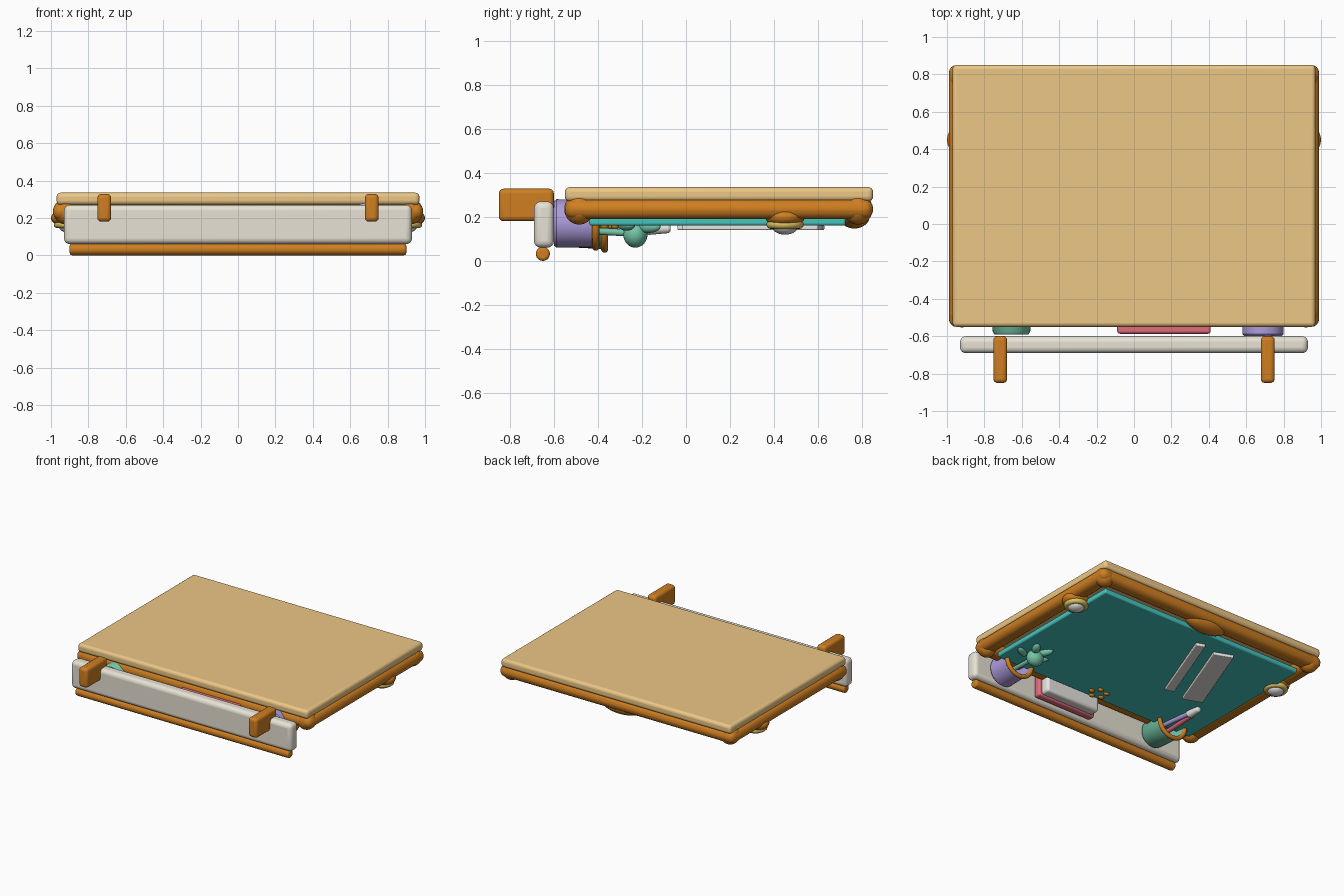
import bpy, math
from mathutils import Vector

if "Cube" in bpy.data.objects:
    bpy.data.objects.remove(bpy.data.objects["Cube"])


def mat(name, r, g, b):
    m = bpy.data.materials.new(name)
    m.diffuse_color = (r, g, b, 1)
    m.use_nodes = True
    m.node_tree.nodes["Principled BSDF"].inputs["Base Color"].default_value = m.diffuse_color
    return m


ORANGE = mat("orange", .62, .21, .015)
TAN = mat("tan", .84, .57, .24)
TEAL = mat("teal", .06, .56, .52)
CREAM = mat("cream", .80, .76, .66)
PURPLE = mat("purple", .42, .33, .72)
GREEN = mat("green", .17, .56, .39)
PINK = mat("pink", .76, .15, .20)
YELLOW = mat("yellow", .75, .55, .12)
WHITE = mat("white", .82, .80, .76)


def finish(name, m, angle=40):
    o = bpy.context.object
    o.name = name
    o.data.materials.append(m)
    bpy.ops.object.shade_smooth_by_angle(angle=math.radians(angle))
    return o


def box(name, m, lo, hi, bevel=.02, rot=0):
    lo, hi = Vector(lo), Vector(hi)
    bpy.ops.mesh.primitive_cube_add(size=1, location=(lo + hi) / 2)
    o = bpy.context.object
    o.scale = hi - lo
    bpy.ops.object.transform_apply(location=False, rotation=False, scale=True)
    b = o.modifiers.new("round", "BEVEL")
    b.width, b.segments = bevel, 4
    o.rotation_euler.z = rot
    return finish(name, m)


def ball(name, m, loc, size, rot=(0, 0, 0)):
    bpy.ops.mesh.primitive_uv_sphere_add(segments=28, ring_count=16, radius=1, location=loc, rotation=rot)
    bpy.context.object.scale = size
    return finish(name, m, 60)


def rod(name, m, a, b, r, r2=None):
    a, b = Vector(a), Vector(b)
    bpy.ops.mesh.primitive_cone_add(vertices=24, radius1=r, radius2=r if r2 is None else r2,
                                    depth=(b - a).length, location=(a + b) / 2)
    o = bpy.context.object
    o.rotation_euler = (b - a).to_track_quat('Z', 'Y').to_euler()
    bev = o.modifiers.new("round", "BEVEL")
    bev.width, bev.segments, bev.limit_method = r * .4, 3, 'ANGLE'
    return finish(name, m)


def ring(name, m, loc, R, r, rot=(0, 0, 0)):
    bpy.ops.mesh.primitive_torus_add(major_segments=40, minor_segments=12, major_radius=R,
                                     minor_radius=r, location=loc, rotation=rot)
    return finish(name, m, 60)


def cup(name, m, x, z, y0, y1, r0, r1):
    # open cup turned around an axis along y
    prof = [(0, y0), (r0 - .01, y0), (r0, y0 + .012), (r1, y1), (r1 - .015, y1), (r0 - .02, y0 + .03), (0, y0 + .03)]
    n = 36
    verts = [(x + r * math.cos(2 * math.pi * i / n), y, z + r * math.sin(2 * math.pi * i / n))
             for r, y in prof for i in range(n)]
    faces = [(k * n + i, k * n + (i + 1) % n, (k + 1) * n + (i + 1) % n, (k + 1) * n + i)
             for k in range(len(prof) - 1) for i in range(n)]
    me = bpy.data.meshes.new(name)
    me.from_pydata(verts, [], faces)
    o = bpy.data.objects.new(name, me)
    bpy.context.collection.objects.link(o)
    bpy.ops.object.select_all(action='DESELECT')
    bpy.context.view_layer.objects.active = o
    o.select_set(True)
    bpy.ops.object.mode_set(mode='EDIT')
    bpy.ops.mesh.select_all(action='SELECT')
    bpy.ops.mesh.remove_doubles(threshold=.0001)
    bpy.ops.mesh.normals_make_consistent(inside=False)
    bpy.ops.object.mode_set(mode='OBJECT')
    return finish(name, m)


# Back panel, frame rails and glass
box("back_panel", TAN, (-.97, -.55, .27), (.97, .85, .335), .022)
for s, side in ((-1, "left"), (1, "right")):
    box(side + "_rail", ORANGE, (s * .93 - .06, -.55, .19), (s * .93 + .06, .85, .28), .042)
    for y, end in ((-.485, "lower"), (.78, "upper")):
        ball(f"{side}_{end}_corner", ORANGE, (s * .92, y, .235), (.068, .068, .07))
box("lower_rail", ORANGE, (-.97, -.55, .19), (.97, -.43, .28), .042)
box("upper_rail", ORANGE, (-.97, .73, .19), (.97, .85, .28), .042)
box("glass", TEAL, (-.865, -.44, .16), (.865, .725, .20), .012)
ball("top_ornament", ORANGE, (0, .765, .205), (.17, .07, .058))

# Highlight strips on the glass
box("wide_highlight", WHITE, (-.75, .22, .14), (-.09, .37, .163), .006, math.radians(69))
box("narrow_highlight", WHITE, (-.54, .265, .14), (.12, .335, .163), .006, math.radians(69))

# Side lamps
for s, side in ((-1, "left"), (1, "right")):
    ball(side + "_lamp_mount", ORANGE, (s * .90, .45, .20), (.10, .09, .05))
    rod(side + "_lamp_base", YELLOW, (s * .90, .45, .15), (s * .90, .45, .195), .075)
    ring(side + "_lamp_ring", YELLOW, (s * .90, .45, .165), .065, .02)
    ball(side + "_lamp_bulb", WHITE, (s * .90, .45, .155), (.058, .058, .036))

# Shelf with brackets and lower trim
box("shelf", CREAM, (-.93, -.69, .06), (.93, -.60, .27), .03)
rod("shelf_trim", ORANGE, (-.90, -.65, .032), (.90, -.65, .032), .032)
for s, side in ((-1, "left"), (1, "right")):
    box(side + "_bracket", ORANGE, (s * .715 - .037, -.85, .18), (s * .715 + .037, -.60, .328), .022)

# Boxes on the shelf, with beads
box("pink_box", PINK, (-.09, -.587, .07), (.41, -.53, .24), .015)
box("white_box", WHITE, (-.07, -.54, .08), (.39, -.46, .23), .02)
for i in range(5):
    a = 2 * math.pi * i / 5
    ball(f"bead_{i}", ORANGE, (.01 + .06 * math.cos(a), -.37 + .05 * math.sin(a), .157), (.022, .018, .014))

# Plant pot
cup("plant_pot", PURPLE, .69, .17, -.60, -.41, .11, .108)
ring("plant_pot_rim", ORANGE, (.69, -.41, .17), .108, .016, (math.pi / 2, 0, 0))
rod("plant_stem", GREEN, (.69, -.57, .145), (.70, -.23, .125), .016)
ball("plant_ball", GREEN, (.70, -.23, .12), (.062, .055, .06))
for i, (x, y, z, r) in enumerate([(.74, -.17, .155, -.5), (.66, -.17, .155, .5), (.78, -.27, .165, -1.0), (.62, -.27, .165, 1.0)]):
    ball(f"plant_leaf_{i}", GREEN, (x, y, z), (.028, .06, .028), (0, 0, r))

# Brush cup
cup("brush_cup", GREEN, -.655, .165, -.59, -.37, .10, .112)
ring("brush_cup_rim", ORANGE, (-.655, -.37, .165), .112, .016, (math.pi / 2, 0, 0))
rod("purple_brush", PURPLE, (-.60, -.56, .16), (-.64, -.15, .147), .017)
rod("pink_brush", PINK, (-.70, -.56, .16), (-.67, -.17, .147), .017)
rod("brush_tip", WHITE, (-.645, -.18, .147), (-.65, -.07, .147), .03, .02)
